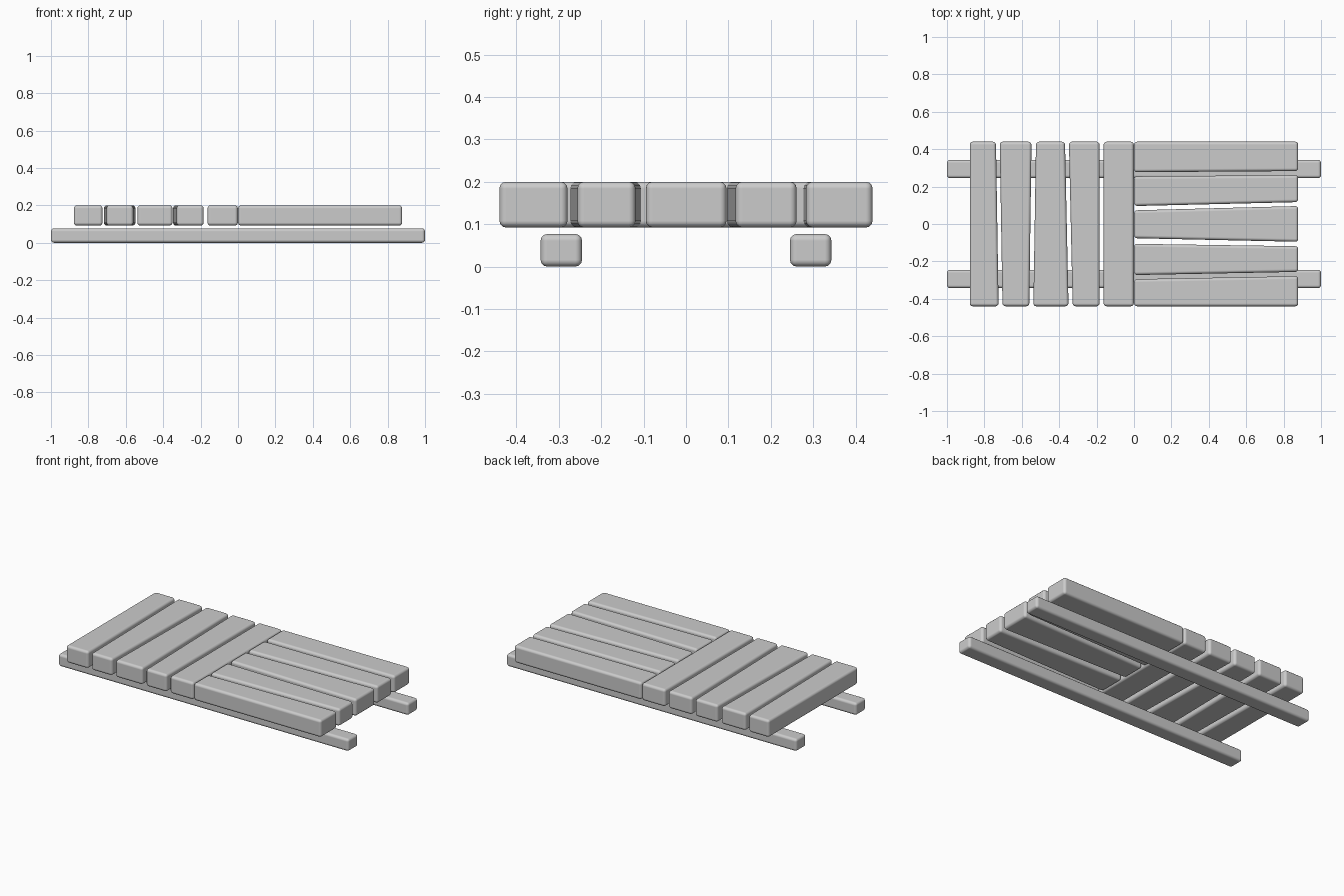
import bpy, bmesh

if "Cube" in bpy.data.objects:
    bpy.data.objects.remove(bpy.data.objects["Cube"])


def plank(name, corners, z0, z1, bevel=0.016):
    """Rounded plank from four plan-view corners and a height range."""
    bm = bmesh.new()
    face = bm.faces.new([bm.verts.new((x, y, z0)) for x, y in corners])
    top = bmesh.ops.extrude_face_region(bm, geom=[face])["geom"]
    for v in top:
        if isinstance(v, bmesh.types.BMVert):
            v.co.z = z1
    bmesh.ops.recalc_face_normals(bm, faces=bm.faces[:])
    mesh = bpy.data.meshes.new(name)
    bm.to_mesh(mesh)
    bm.free()
    obj = bpy.data.objects.new(name, mesh)
    bpy.context.collection.objects.link(obj)
    mod = obj.modifiers.new("rounded_edges", "BEVEL")
    mod.width = bevel
    mod.segments = 3
    mod.harden_normals = True
    for p in mesh.polygons:
        p.use_smooth = True
    return obj


# Two long runners underneath
for side, y0, y1 in (("back", 0.245, 0.343), ("front", -0.343, -0.245)):
    plank(side + "_rail", [(-1, y0), (1, y0), (1, y1), (-1, y1)], 0, 0.077)

Z0, Z1, W, L = 0.092, 0.2, 0.44, 0.878

# Cross planks on the left half: x range at the front end, x range at the back end
cross = [(-0.878, -0.724, -0.878, -0.738),
         (-0.703, -0.560, -0.718, -0.548),
         (-0.538, -0.350, -0.524, -0.369),
         (-0.328, -0.184, -0.348, -0.184),
         (-0.163, -0.001, -0.163, -0.001)]
for i, (a, b, c, d) in enumerate(cross, 1):
    plank(f"cross_plank_{i}", [(a, -W), (b, -W), (d, W), (c, W)], Z0, Z1)

# Lengthwise planks on the right half: y range at the middle, y range at the right end
long_planks = [(0.277, 0.44, 0.283, 0.44),
               (0.096, 0.255, 0.117, 0.261),
               (-0.076, 0.073, -0.095, 0.096),
               (-0.273, -0.106, -0.256, -0.119),
               (-0.44, -0.295, -0.44, -0.279)]
for i, (a, b, c, d) in enumerate(long_planks, 1):
    plank(f"long_plank_{i}", [(0.001, a), (L, c), (L, d), (0.001, b)], Z0, Z1)
